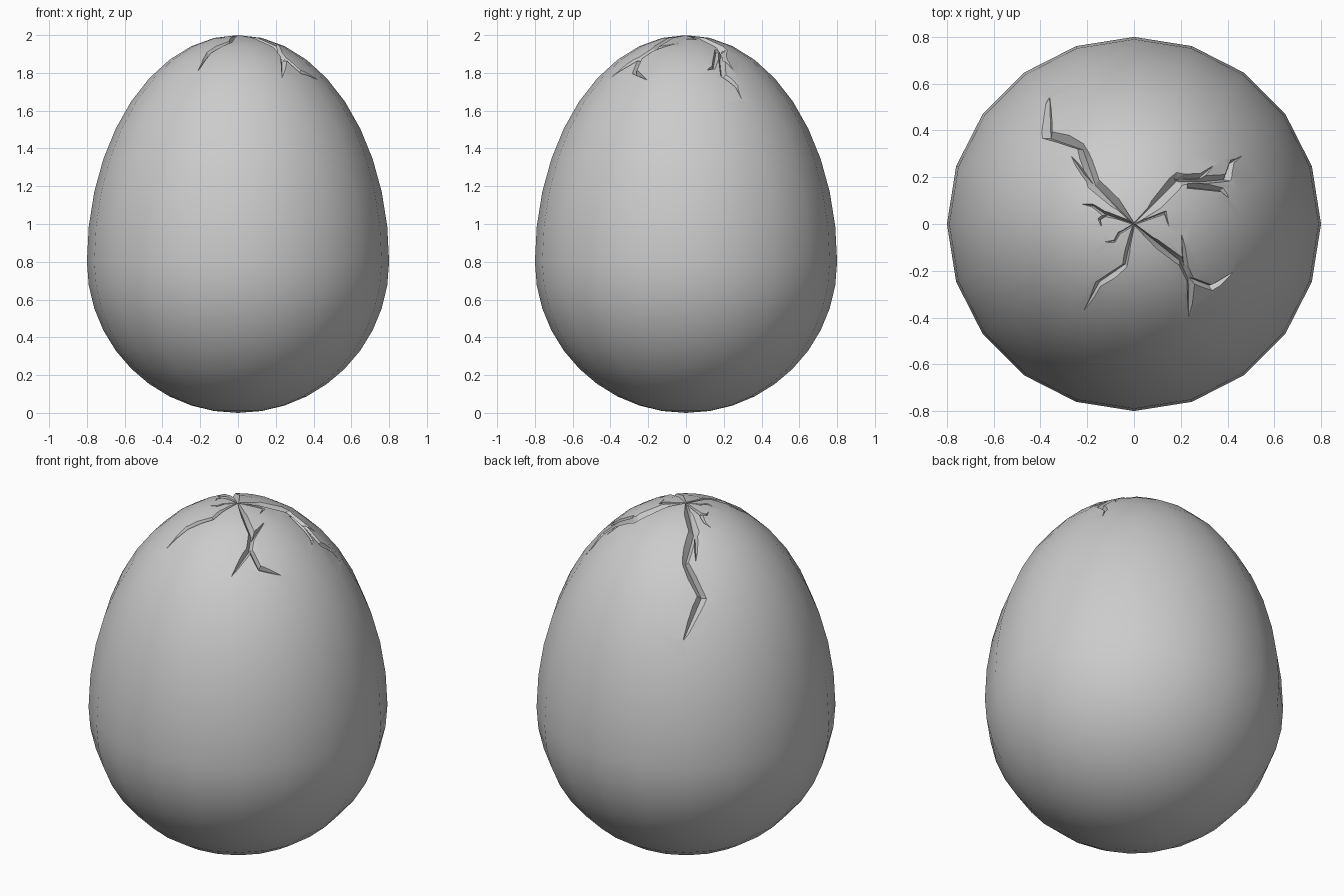
import bpy, bmesh, math
from mathutils import Vector

cube = bpy.data.objects.get("Cube")
if cube:
    bpy.data.objects.remove(cube, do_unlink=True)

RADIUS, WIDEST, UPPER = 0.8, 0.8, 1.2   # girth, height of girth, height above it
DEPTH, RISE = 0.035, 0.04               # groove below and cutter above the shell

shell_grey = bpy.data.materials.new("shell_grey")
shell_grey.use_nodes = True
colour = (0.6, 0.6, 0.6, 1)
shell_grey.diffuse_color = colour
shell_grey.node_tree.nodes["Principled BSDF"].inputs["Base Color"].default_value = colour


def make_object(name, bm):
    bmesh.ops.recalc_face_normals(bm, faces=bm.faces)
    mesh = bpy.data.meshes.new(name)
    bm.to_mesh(mesh)
    bm.free()
    mesh.materials.append(shell_grey)
    obj = bpy.data.objects.new(name, mesh)
    bpy.context.collection.objects.link(obj)
    return obj


# Egg shell: a sphere stretched above its widest ring
bm = bmesh.new()
bmesh.ops.create_uvsphere(bm, u_segments=20, v_segments=20, radius=1)
for v in bm.verts:
    v.co = (v.co.x * RADIUS, v.co.y * RADIUS,
            WIDEST + v.co.z * (UPPER if v.co.z > 0 else WIDEST))
egg = make_object("egg_shell", bm)


def on_shell(x, y):
    """Point on the upper shell and its outward normal."""
    h = math.sqrt(1 - (x * x + y * y) / RADIUS ** 2)
    normal = Vector((x / RADIUS ** 2, y / RADIUS ** 2, h / UPPER)).normalized()
    return Vector((x, y, WIDEST + UPPER * h)), normal


def add_crack(bm, path):
    """Closed V-shaped wedge along (x, y, half width) points."""
    rings = []
    for i, (x, y, half) in enumerate(path):
        here = Vector((x, y))
        before = Vector(path[max(i - 1, 0)][:2])
        after = Vector(path[min(i + 1, len(path) - 1)][:2])
        d1 = (here - before).normalized()
        d2 = (after - here).normalized()
        along = (d1 + d2).normalized()
        point, normal = on_shell(x, y)
        side = normal.cross(Vector((along.x, along.y, 0))).normalized()
        depth = 0.004 if i == len(path) - 1 else min(DEPTH, 0.012 + half)
        wide = half * (depth + RISE) / depth
        top = point + normal * RISE
        rings.append([bm.verts.new(p) for p in
                      (top - side * wide, top + side * wide, point - normal * depth)])
    for a, b in zip(rings, rings[1:]):
        for j in range(3):
            k = (j + 1) % 3
            bm.faces.new((a[j], a[k], b[k], b[j]))
    bm.faces.new(rings[0])
    bm.faces.new(rings[-1][::-1])


TIP = 0.0005
cracks = [
    # back right, long with a short spur
    [(0, 0, .003), (-.175, .175, .03), (-.23, .335, .02), (-.375, .385, .033), (-.363, .545, TIP)],
    [(-.165, .16, .016), (-.22, .22, .013), (-.275, .3, TIP)],
    # back left, forked in three
    [(0, 0, .003), (.195, .195, .035), (.29, .19, .02), (.405, .2, .022), (.425, .27, .013), (.47, .297, TIP)],
    [(.18, .2, .02), (.29, .205, .014), (.34, .25, TIP)],
    [(.23, .165, .014), (.38, .148, .014), (.41, .11, TIP)],
    # front left, forked in three
    [(0, 0, .003), (.205, -.165, .018), (.245, -.245, .02), (.235, -.4, TIP)],
    [(.225, -.2, .014), (.217, -.14, .011), (.205, -.045, TIP)],
    [(.235, -.235, .012), (.335, -.275, .018), (.43, -.205, TIP)],
    # front
    [(0, 0, .003), (-.04, -.18, .013), (-.155, -.26, .017), (-.22, -.38, TIP)],
    # short ones around the top
    [(0, 0, .003), (-.13, .045, .012), (-.18, .08, .008), (-.22, .085, TIP)],
    [(-.12, .04, .008), (-.15, .02, .007), (-.14, -.01, TIP)],
    [(0, 0, .003), (-.065, -.04, .007), (-.085, -.075, .006), (-.125, -.077, TIP)],
    [(0, 0, .003), (.135, .05, .009), (.15, -.01, TIP)],
]

# Cut each crack into the shell
for number, path in enumerate(cracks):
    bm = bmesh.new()
    add_crack(bm, path)
    bmesh.ops.triangulate(bm, faces=bm.faces)
    cutter = make_object("crack_cutter_%d" % number, bm)
    cutter.hide_render = True
    cut = egg.modifiers.new("crack", 'BOOLEAN')
    cut.operation = 'DIFFERENCE'
    cut.solver = 'EXACT'
    cut.object = cutter
    bpy.ops.object.select_all(action='DESELECT')
    bpy.context.view_layer.objects.active = egg
    egg.select_set(True)
    bpy.ops.object.modifier_apply(modifier=cut.name)
    bpy.data.objects.remove(cutter, do_unlink=True)

bpy.ops.object.shade_smooth_by_angle(angle=math.radians(25))
